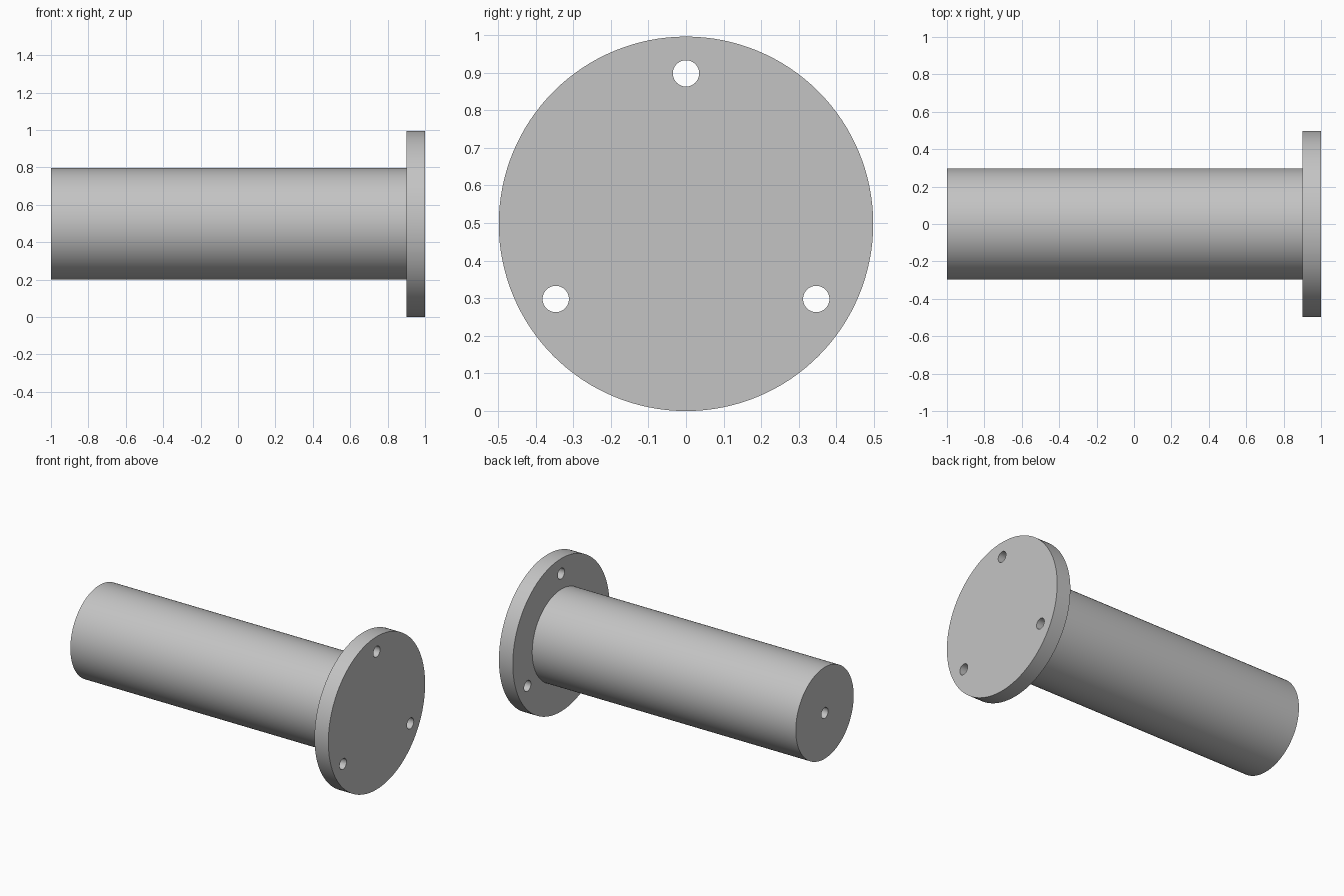
import bpy, bmesh
from math import radians, pi, sin, cos
from mathutils import Matrix

cube = bpy.data.objects.get("Cube")
if cube:
    bpy.data.objects.remove(cube, do_unlink=True)

FLANGE_R, SHAFT_R, HOLE_R, BOLT_R = 0.498, 0.298, 0.035, 0.4
FLANGE_BACK, BORE_DEPTH = 0.9, 0.25
AXIS_Z = FLANGE_R

grey = bpy.data.materials.new("plain_grey")
grey.use_nodes = True
colour = (0.55, 0.55, 0.55, 1)
grey.diffuse_color = colour
grey.node_tree.nodes["Principled BSDF"].inputs["Base Color"].default_value = colour


def make_object(name, bm):
    bmesh.ops.recalc_face_normals(bm, faces=bm.faces)
    mesh = bpy.data.meshes.new(name)
    bm.to_mesh(mesh)
    bm.free()
    mesh.materials.append(grey)
    obj = bpy.data.objects.new(name, mesh)
    bpy.context.collection.objects.link(obj)
    return obj


# Flanged shaft with a blind centre bore, turned about the x axis
profile = [(-1 + BORE_DEPTH, 0), (-1 + BORE_DEPTH, HOLE_R), (-1, HOLE_R),
           (-1, SHAFT_R), (FLANGE_BACK, SHAFT_R), (FLANGE_BACK, FLANGE_R),
           (1, FLANGE_R), (1, 0)]
bm = bmesh.new()
verts = [bm.verts.new((x, 0, AXIS_Z + r)) for x, r in profile]
edges = [bm.edges.new(pair) for pair in zip(verts, verts[1:])]
bmesh.ops.spin(bm, geom=verts + edges, cent=(0, 0, AXIS_Z), axis=(1, 0, 0),
               angle=2 * pi, steps=128)
bmesh.ops.remove_doubles(bm, verts=bm.verts, dist=0.0001)
body = make_object("flanged_shaft", bm)

# Three evenly spaced bolt holes through the flange
bm = bmesh.new()
for angle in (90, 210, 330):
    a = radians(angle)
    place = Matrix.Translation((0.95, BOLT_R * cos(a), AXIS_Z + BOLT_R * sin(a)))
    bmesh.ops.create_cone(bm, cap_ends=True, segments=48, radius1=HOLE_R,
                          radius2=HOLE_R, depth=0.2,
                          matrix=place @ Matrix.Rotation(pi / 2, 4, "Y"))
cutter = make_object("bolt_hole_cutter", bm)
cutter.hide_render = True

cut = body.modifiers.new("bolt_holes", "BOOLEAN")
cut.operation = "DIFFERENCE"
cut.solver = "EXACT"
cut.object = cutter

bpy.ops.object.select_all(action="DESELECT")
body.select_set(True)
bpy.context.view_layer.objects.active = body
bpy.ops.object.modifier_apply(modifier=cut.name)
bpy.data.objects.remove(cutter, do_unlink=True)
bpy.ops.object.shade_smooth_by_angle(angle=radians(30))
